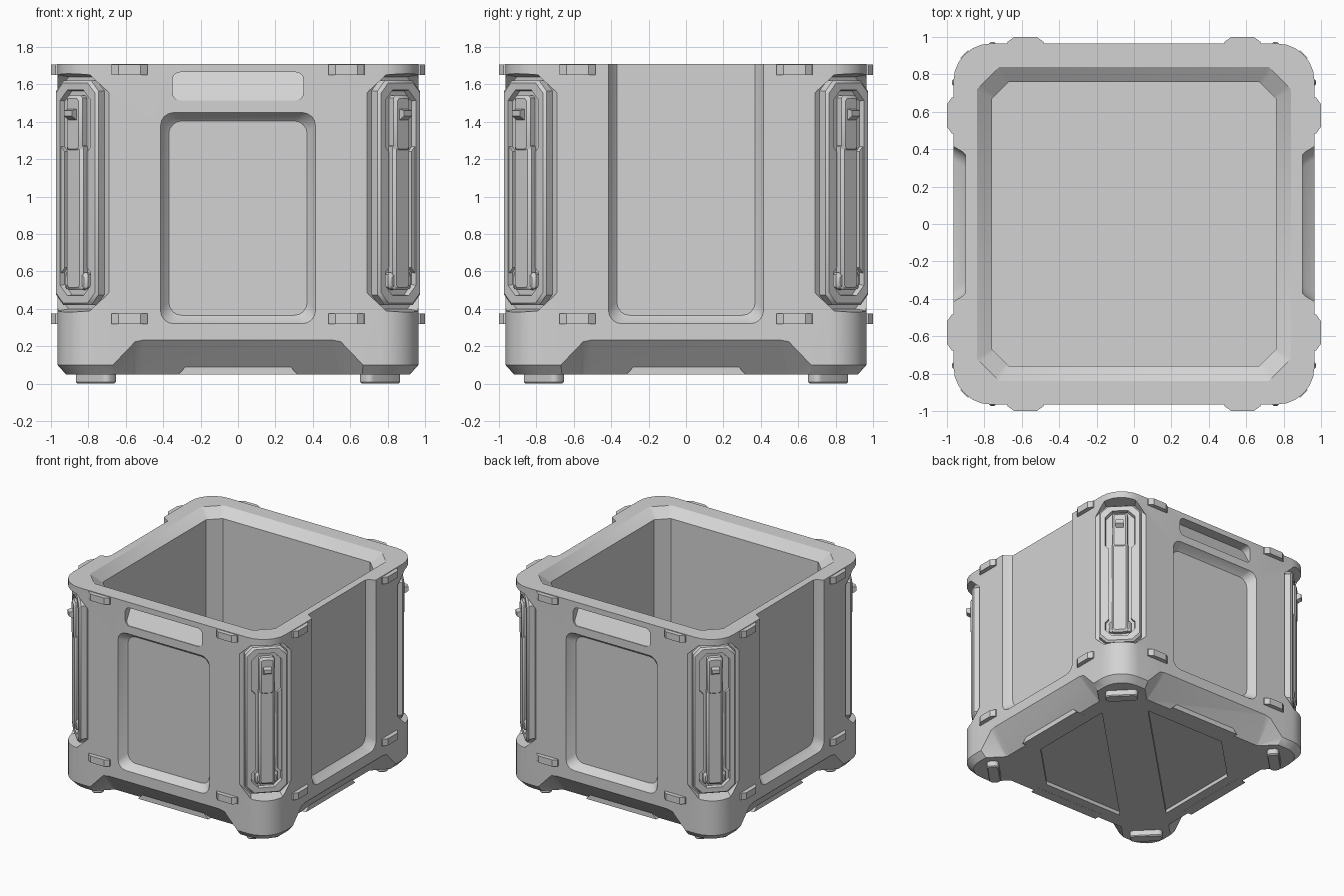
import bpy, bmesh, math
from mathutils import Matrix, Vector

if "Cube" in bpy.data.objects:
    bpy.data.objects.remove(bpy.data.objects["Cube"], do_unlink=True)

mat = bpy.data.materials.new("light_grey")
mat.use_nodes = True
GREY = (0.65, 0.65, 0.65, 1)
mat.diffuse_color = GREY
mat.node_tree.nodes["Principled BSDF"].inputs["Base Color"].default_value = GREY

SIDES = [0, 90, 180, 270]
CORNERS = [45, 135, 225, 315]


def turn(deg):
    return Matrix.Rotation(math.radians(deg), 4, 'Z')


def rrect(hw, hh, r, n=1, flat=False):
    """Rectangle outline with rounded (or, flat, chamfered) corners."""
    pts = []
    for i, (sx, sy) in enumerate([(1, 1), (-1, 1), (-1, -1), (1, -1)]):
        a0 = i * math.pi / 2
        a1 = a0 + math.pi / 2
        for j in range(n + 1):
            f = j / n
            a = a0 + f * (a1 - a0)
            c, s = math.cos(a), math.sin(a)
            if flat:
                c = math.cos(a0) * (1 - f) + math.cos(a1) * f
                s = math.sin(a0) * (1 - f) + math.sin(a1) * f
            pts.append((sx * (hw - r) + r * c, sy * (hh - r) + r * s))
    return pts


def loft(bm, rings, matrix=Matrix()):
    """Skin a row of equal outlines and cap both ends."""
    loops = [[bm.verts.new(matrix @ Vector(p)) for p in ring] for ring in rings]
    n = len(loops[0])
    faces = [bm.faces.new((a[i], a[(i + 1) % n], b[(i + 1) % n], b[i]))
             for a, b in zip(loops, loops[1:]) for i in range(n)]
    faces += [bm.faces.new(loops[0][::-1]), bm.faces.new(loops[-1])]
    bmesh.ops.recalc_face_normals(bm, faces=faces)


def hull(bm, pts, matrix=Matrix()):
    verts = [bm.verts.new(matrix @ Vector(p)) for p in pts]
    bmesh.ops.convex_hull(bm, input=verts)


def finish(bm, name, angle=35):
    me = bpy.data.meshes.new(name)
    bm.to_mesh(me)
    bm.free()
    ob = bpy.data.objects.new(name, me)
    bpy.context.collection.objects.link(ob)
    me.materials.append(mat)
    smooth(ob, angle)
    return ob


def smooth(ob, angle=35):
    bpy.ops.object.select_all(action='DESELECT')
    ob.select_set(True)
    bpy.context.view_layer.objects.active = ob
    bpy.ops.object.shade_smooth_by_angle(angle=math.radians(angle))


def flat_ring(outline, z):
    return [(x, y, z) for x, y in outline]


def wall_ring(outline, out, zc):
    """Outline standing upright at a distance out from the middle."""
    return [(x, -out, zc + z) for x, z in outline]


# Hollow body with a bevelled foot edge and a sloped rim
bm = bmesh.new()
loft(bm, [flat_ring(rrect(h, h, r, 6, flat), z) for h, r, z, flat in [
    (0.92, 0.17, 0.05, False), (0.965, 0.2, 0.10, False),
    (0.965, 0.2, 1.71, False), (0.84, 0.12, 1.71, True),
    (0.76, 0.09, 1.645, True), (0.76, 0.09, 0.13, True)]])
body = finish(bm, "body")

# Cutters for wall panels, handle slots, arches, corner pockets and underside
bm = bmesh.new()
for k, deg in enumerate(SIDES):
    m = turn(deg)
    side = k % 2
    low, high = 0.32, (1.9 if side else 1.45)
    zc, hh = (low + high) / 2, (high - low) / 2
    loft(bm, [wall_ring(rrect(0.415 - g, hh - g, 0.07, 4), out, zc)
              for g, out in [(0, 1.1), (0, 0.966), (0.03, 0.915), (0.045, 0.9)]], m)
    if not side:
        slot = rrect(0.35, 0.075, 0.04, 4)
        back = [(x, -0.96 + 0.55 * (z + 0.075), 1.59 + z) for x, z in slot]
        loft(bm, [wall_ring(slot, 1.1, 1.59), wall_ring(slot, 0.966, 1.59), back], m)
    arch = [(0.75, 0), (0.67, 0.1), (0.55, 0.225), (0.5, 0.235)]
    pts = [(s * x, -y, z) for s in (1, -1) for x, z in arch for y in (0.966, 1.1)]
    pts += [(s * 0.55, -0.8, 0.04) for s in (1, -1)]
    hull(bm, pts, m)
for deg in CORNERS:
    loft(bm, [wall_ring(rrect(0.25 + g, 0.62 + g, 0.14, 1), out, 1.02)
              for g, out in [(0, 1.17), (0.02, 1.3), (0.02, 1.45)]], turn(deg))
E = 0.68
tri = [(E, 0.43), (E, -0.3), (0.3, -E), (-0.43, -E)]
for flip in (False, True):
    shape = [(y, x) for x, y in tri] if flip else tri
    loft(bm, [flat_ring(shape, z) for z in (0.0, 0.08)])
cutter = finish(bm, "cutter")
cutter.hide_render = True

mod = body.modifiers.new("cuts", 'BOOLEAN')
mod.operation = 'DIFFERENCE'
mod.solver = 'EXACT'
mod.object = cutter
bpy.context.view_layer.objects.active = body
bpy.ops.object.modifier_apply(modifier=mod.name)
bpy.data.objects.remove(cutter, do_unlink=True)
smooth(body)

# Stacking tabs and underside lips on every side
for k, deg in enumerate(SIDES):
    bm = bmesh.new()
    for s in (1, -1):
        for z in (0.32, 1.65):
            plan = [(0.1, 0.95), (0.095, 0.975), (0.06, 1.0),
                    (-0.06, 1.0), (-0.095, 0.975), (-0.1, 0.95)]
            loft(bm, [[(s * 0.58 + x, -y, z + h) for x, y in plan]
                      for h in (0, 0.055)], turn(deg))
    finish(bm, f"stacking_tabs_{k + 1}")
    bm = bmesh.new()
    hull(bm, [(s * x, -y, z) for s in (1, -1) for y in (0.76, 0.842)
              for x, z in [(0.32, 0.049), (0.28, 0.09)]], turn(deg))
    finish(bm, f"underside_lip_{k + 1}")

# Corner latch assemblies and feet
for k, deg in enumerate(CORNERS):
    m = turn(deg)
    bm = bmesh.new()
    loft(bm, [wall_ring(rrect(w, h, 0.055, 1), out, 1.02) for w, h, out in [
        (0.16, 0.60, 1.15), (0.16, 0.60, 1.215), (0.148, 0.588, 1.23),
        (0.115, 0.55, 1.23), (0.11, 0.545, 1.20)]], m)
    finish(bm, f"latch_frame_{k + 1}")

    # side fillers narrow the middle of the frame
    bm = bmesh.new()
    for s in (1, -1):
        hull(bm, [(s * x, -y, 0.93 + u * z) for y in (1.18, 1.225) for u in (1, -1)
                  for x, z in [(0.125, 0.35), (0.085, 0.31)]], m)
    finish(bm, f"latch_guides_{k + 1}")

    bm = bmesh.new()
    for w, zc, h, out in [(0.062, 0.89, 0.39, 1.245), (0.058, 1.39, 0.15, 1.25),
                          (0.085, 0.55, 0.045, 1.235)]:
        loft(bm, [wall_ring(rrect(w - g, h - g, 0.012, 1), d, zc) for g, d in
                  [(0, 1.19), (0, out - 0.015), (0.015, out)]], m)
    # hooked thumb catch
    hull(bm, [(s * 0.03, -d, z) for s in (1, -1) for d, z in
              [(1.2, 1.48), (1.285, 1.46), (1.285, 1.43), (1.2, 1.38)]], m)
    finish(bm, f"latch_{k + 1}")

    bm = bmesh.new()
    loft(bm, [[(x, y - 1.075, z) for x, y in rrect(0.125 - g, 0.045 - g, 0.03, 3)]
              for g, z in [(0.006, 0), (0, 0.008), (0, 0.055)]], m)
    finish(bm, f"foot_{k + 1}")
